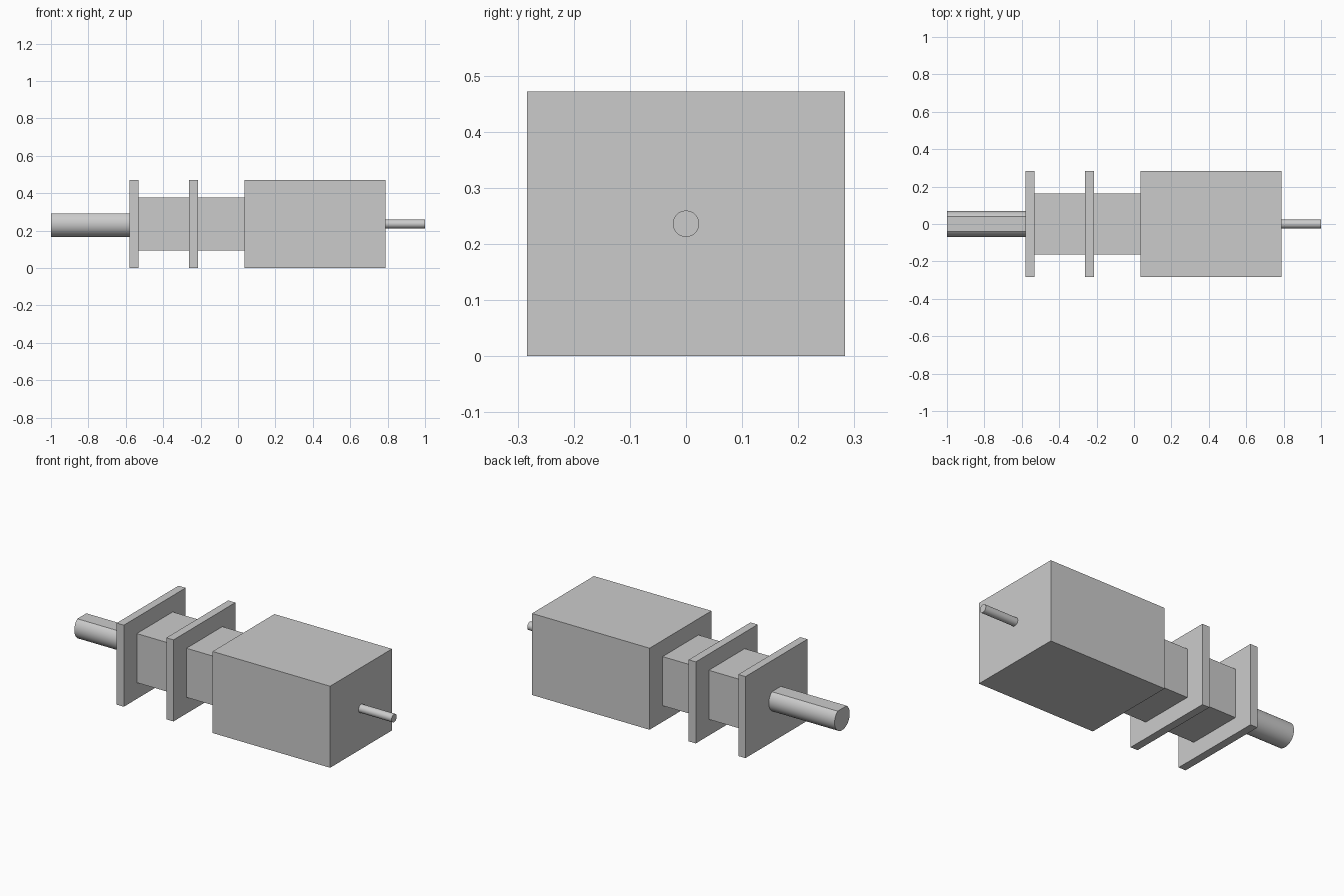
import bpy
import bmesh
import math

default = bpy.data.objects.get("Cube")
if default:
    bpy.data.objects.remove(default, do_unlink=True)

AXIS_Z = 0.236

# Single plain grey
grey = bpy.data.materials.new("plain_grey")
grey.use_nodes = True
colour = (0.6, 0.6, 0.6, 1)
grey.diffuse_color = colour
grey.node_tree.nodes["Principled BSDF"].inputs["Base Color"].default_value = colour


def prism(name, x0, x1, section, smooth=False):
    """Extrude a closed (y, z) section along the motor axis."""
    bm = bmesh.new()
    base = bm.faces.new([bm.verts.new((x0, y, z + AXIS_Z)) for y, z in section])
    grown = bmesh.ops.extrude_face_region(bm, geom=[base])["geom"]
    moved = [v for v in grown if isinstance(v, bmesh.types.BMVert)]
    bmesh.ops.translate(bm, vec=(x1 - x0, 0, 0), verts=moved)
    bmesh.ops.recalc_face_normals(bm, faces=bm.faces)
    mesh = bpy.data.meshes.new(name)
    bm.to_mesh(mesh)
    bm.free()
    mesh.materials.append(grey)
    obj = bpy.data.objects.new(name, mesh)
    bpy.context.collection.objects.link(obj)
    if smooth:
        bpy.ops.object.select_all(action='DESELECT')
        obj.select_set(True)
        bpy.context.view_layer.objects.active = obj
        bpy.ops.object.shade_smooth_by_angle(angle=math.radians(25))


def rect(hy, hz):
    return [(-hy, -hz), (hy, -hz), (hy, hz), (-hy, hz)]


def arc(radius, gap=0.0, steps=48):
    """Arc open by +-gap around the top; its ends close as a flat."""
    count = steps + 1 if gap else steps
    sweep = 2 * (math.pi - gap)
    angles = [gap + sweep * i / steps for i in range(count)]
    return [(radius * math.sin(a), radius * math.cos(a)) for a in angles]


# Motor housing and gearbox
prism("motor_housing", 0.035, 0.788, rect(0.283, AXIS_Z))
prism("gearbox_body", -0.535, 0.035, rect(0.164, 0.142))

# Two mounting plates
for name, x in (("end_plate", -0.579), ("middle_plate", -0.261)):
    prism(name, x, x + 0.046, rect(0.283, AXIS_Z))

# Output shaft with a flat on top, and thin rear shaft
radius = 0.0695
prism("output_shaft", -1.0, -0.579, arc(radius, math.acos(0.056 / radius)), True)
prism("rear_shaft", 0.788, 1.0, arc(0.0235), True)
